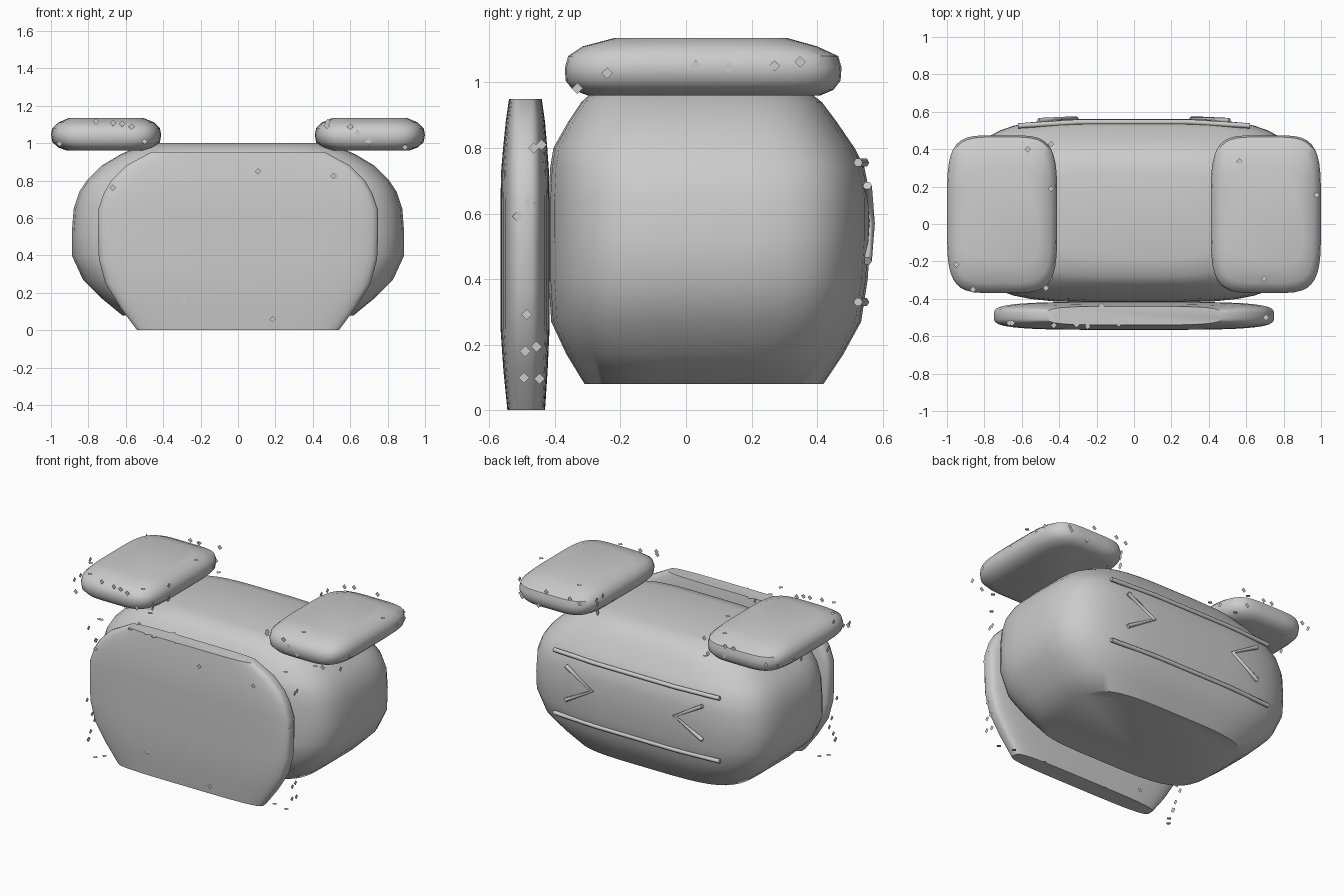
import bpy, bmesh, random
from math import cos, sin, tau, copysign
from mathutils import Vector

if "Cube" in bpy.data.objects:
    bpy.data.objects.remove(bpy.data.objects["Cube"])

random.seed(4)


def finish(bm, name):
    me = bpy.data.meshes.new(name)
    bmesh.ops.recalc_face_normals(bm, faces=bm.faces)
    bm.to_mesh(me)
    bm.free()
    ob = bpy.data.objects.new(name, me)
    bpy.context.collection.objects.link(ob)
    return ob


def smooth(ob, angle):
    bpy.ops.object.select_all(action='DESELECT')
    ob.select_set(True)
    bpy.context.view_layer.objects.active = ob
    bpy.ops.object.shade_smooth_by_angle(angle=angle)


def loft(name, sections, cx=0.0, power=4.0, n=40):
    """Stack rounded-rectangle rings; each section is (z, half width, y front, y back)."""
    bm = bmesh.new()
    rings = []
    for z, hx, y0, y1 in sections:
        ring = []
        for i in range(n):
            c, s = cos(tau * (i + .5) / n), sin(tau * (i + .5) / n)
            x = copysign(abs(c) ** (2 / power), c) * hx
            y = copysign(abs(s) ** (2 / power), s) * (y1 - y0) / 2
            ring.append(bm.verts.new((cx + x, (y0 + y1) / 2 + y, z)))
        rings.append(ring)
    for a, b in zip(rings, rings[1:]):
        for i in range(n):
            j = (i + 1) % n
            bm.faces.new((a[i], a[j], b[j], b[i]))
    bm.faces.new(rings[0])
    bm.faces.new(rings[-1])
    ob = finish(bm, name)
    smooth(ob, 0.75)
    return ob


def diamonds(name, lo, hi, per_face, r=0.017):
    """Scatter flat diamond flecks over the six sides of a box."""
    bm = bmesh.new()
    for axis in range(3):
        u, v = (axis + 1) % 3, (axis + 2) % 3
        for side in (lo[axis], hi[axis]):
            for _ in range(per_face):
                p = Vector((0, 0, 0))
                p[axis] = side
                p[u] = random.uniform(lo[u] + r, hi[u] - r)
                p[v] = random.uniform(lo[v] + r, hi[v] - r)
                quad = []
                for k, d in ((u, r), (v, r), (u, -r), (v, -r)):
                    q = p.copy()
                    q[k] += d
                    quad.append(bm.verts.new(q))
                bm.faces.new(quad)
    return finish(bm, name)


def tube(name, pts, r=0.014):
    """Thin piping along a path, converted to mesh."""
    cu = bpy.data.curves.new(name, 'CURVE')
    cu.dimensions = '3D'
    cu.bevel_depth = r
    cu.bevel_resolution = 1
    cu.use_fill_caps = True
    sp = cu.splines.new('POLY')
    sp.points.add(len(pts) - 1)
    for p, co in zip(sp.points, pts):
        p.co = (*co, 1)
    ob = bpy.data.objects.new(name, cu)
    bpy.context.collection.objects.link(ob)
    return ob


# Plump main body
loft("body", [
    (.08, .62, -.31, .42), (.17, .73, -.365, .48), (.27, .83, -.412, .535),
    (.40, .89, -.42, .555), (.52, .89, -.42, .563), (.65, .88, -.42, .563),
    (.74, .85, -.415, .545), (.80, .81, -.405, .515), (.88, .73, -.36, .46),
    (.94, .63, -.32, .415), (.975, .55, -.28, .37), (1.0, .46, -.19, .28)])

# Thin front panel
loft("front_panel", [
    (0, .54, -.545, -.43), (.12, .63, -.557, -.422), (.25, .71, -.566, -.416),
    (.38, .745, -.566, -.416), (.50, .75, -.566, -.416), (.64, .75, -.566, -.416),
    (.73, .72, -.564, -.418), (.80, .68, -.558, -.423), (.88, .60, -.55, -.43),
    (.95, .47, -.54, -.44)])
diamonds("front_panel_flecks", (-.75, -.566, 0), (.75, -.416, .95), 9)

# Arm cushions, one each side
for side, label in ((-1, "left"), (1, "right")):
    cx = side * .705
    loft(f"{label}_arm_cushion", [
        (.96, .21, -.30, .41), (.977, .255, -.345, .45), (1.005, .288, -.368, .472),
        (1.045, .295, -.37, .475), (1.08, .288, -.36, .465),
        (1.11, .258, -.315, .40), (1.135, .20, -.22, .31)], cx, 4.5)
    diamonds(f"{label}_arm_flecks", (cx - .295, -.37, .96), (cx + .295, .475, 1.135), 6)

# Piping on the back: two long bars and two inward-pointing chevrons
for z, label in ((.755, "upper"), (.33, "lower")):
    tube(f"{label}_back_bar", [(-.62, .525, z), (-.3, .545, z), (.3, .545, z), (.62, .525, z)])
for side, label in ((-1, "left"), (1, "right")):
    tube(f"{label}_back_chevron", [(side * .51, .553, .685), (side * .31, .562, .57),
                                   (side * .51, .553, .455)])
